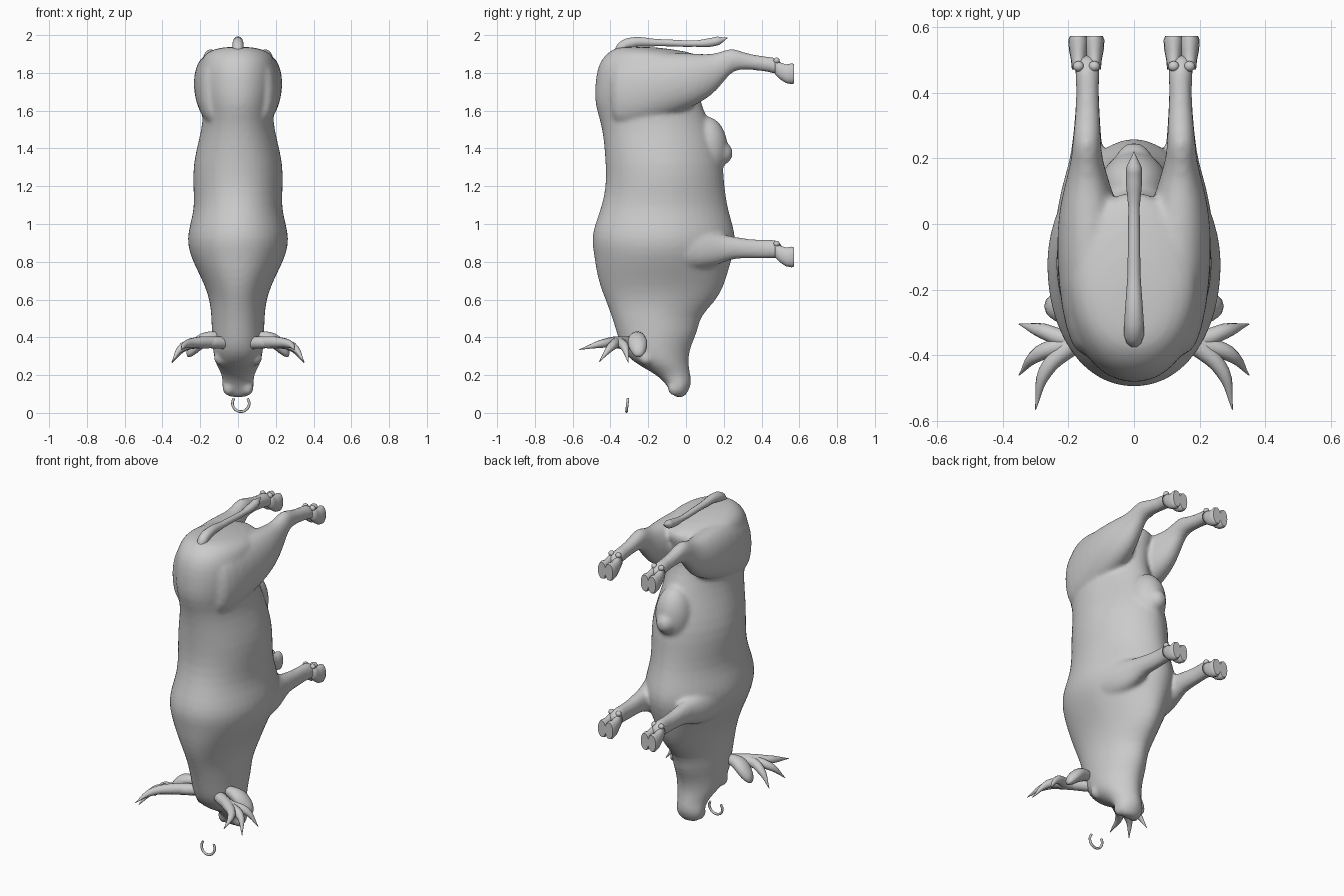
import bpy, bmesh, math
from mathutils import Vector

if "Cube" in bpy.data.objects:
    bpy.data.objects.remove(bpy.data.objects["Cube"], do_unlink=True)

CM = 0.01  # tables are in hundredths of a unit

grey = bpy.data.materials.new("plain grey")
grey.use_nodes = True
colour = (0.6, 0.6, 0.6, 1)
grey.diffuse_color = colour
grey.node_tree.nodes["Principled BSDF"].inputs["Base Color"].default_value = colour


def finish(name, bm):
    """Turn a bmesh into a smooth, coloured object."""
    bmesh.ops.recalc_face_normals(bm, faces=bm.faces)
    mesh = bpy.data.meshes.new(name)
    bm.to_mesh(mesh)
    bm.free()
    for face in mesh.polygons:
        face.use_smooth = True
    mesh.materials.append(grey)
    obj = bpy.data.objects.new(name, mesh)
    bpy.context.collection.objects.link(obj)
    return obj


def outline(count, low_power, high_power):
    """Unit rounded outline; a higher power is boxier on that half."""
    for i in range(count):
        a = math.tau * i / count
        c, s = math.cos(a), math.sin(a)
        power = high_power if s > 0 else low_power
        yield (math.copysign(abs(c) ** (2 / power), c),
               math.copysign(abs(s) ** (2 / power), s))


def loft(bm, rows, place, count=16, low_power=2.1, high_power=2.1):
    """Skin rings given as (station, low a, high a, low b, high b)."""
    rings = []
    for t, a0, a1, b0, b1 in rows:
        ring = []
        for u, v in outline(count, low_power, high_power):
            a = (a0 + a1 + u * (a1 - a0)) / 2
            b = (b0 + b1 + v * (b1 - b0)) / 2
            ring.append(bm.verts.new(Vector(place(t, a, b)) * CM))
        rings.append(ring)
    for low, high in zip(rings, rings[1:]):
        for i in range(count):
            j = (i + 1) % count
            bm.faces.new((low[i], low[j], high[j], high[i]))
    bm.faces.new(rings[0])
    bm.faces.new(rings[-1])


def upright(t, a, b):
    return a, b, t


def sideways(t, a, b):
    return t, a, b


def along_leg(side):
    return lambda t, a, b: (side * a, t, b)


def blob(bm, centre, size):
    """Add a stretched ball."""
    made = bmesh.ops.create_uvsphere(bm, u_segments=16, v_segments=10, radius=1)
    for v in made["verts"]:
        v.co = Vector(p * s + c for p, s, c in zip(v.co, size, centre))


def tube(name, points, depth):
    """Smooth tapering tube through (x, y, z, radius) points."""
    curve = bpy.data.curves.new(name, "CURVE")
    curve.dimensions = "3D"
    curve.bevel_depth = depth
    curve.bevel_resolution = 3
    curve.resolution_u = 5
    curve.use_fill_caps = True
    spline = curve.splines.new("BEZIER")
    spline.bezier_points.add(len(points) - 1)
    for point, (x, y, z, r) in zip(spline.bezier_points, points):
        point.co = Vector((x, y, z)) * CM
        point.radius = r
        point.handle_left_type = point.handle_right_type = "AUTO"
    curve.materials.append(grey)
    obj = bpy.data.objects.new(name, curve)
    bpy.context.collection.objects.link(obj)
    return obj


def mirror(obj):
    obj.modifiers.new("both sides", "MIRROR")


def rounding(obj):
    sub = obj.modifiers.new("rounding", "SUBSURF")
    sub.levels = sub.render_levels = 1


# Torso, neck and head: (height, half width, back, belly)
trunk = [
    (8, 5, -6, -1), (11, 7.5, -8, 1), (15, 8.8, -10.5, 3), (20, 8.2, -15, 2.5),
    (25, 11.5, -25, 1.5), (30, 13, -31.5, 1.5), (36, 13.6, -35, 3), (43, 14, -37, 6.5),
    (51, 14.2, -39.5, 7.5), (59, 15, -42.5, 16), (67, 17.5, -45.8, 20.5), (76, 22, -48, 23),
    (84, 25.8, -49, 25.5), (92, 27.3, -50.5, 27), (100, 25.6, -48.5, 25),
    (109, 23.2, -45, 22.3), (120, 24, -42.5, 20.6), (132, 24, -42.8, 20),
    (144, 21, -43.7, 16.5), (154, 18.7, -45.3, 12.5), (163, 19, -48.5, 8.5),
    (172, 20, -48.5, 6.5), (182, 20.5, -47.5, 9.5), (188, 19.5, -44.5, 11.5),
    (191.5, 16, -40.5, 1), (194, 8, -36, -18)]

# Legs: (distance from the back, inner, outer, low, high)
fore = [
    (-22, 8, 22.5, 80, 104), (-8, 8, 25, 77, 102), (4, 8, 23.8, 75.5, 99),
    (13, 8, 21.7, 77, 96.5), (19, 9, 19.8, 79, 94.5), (25, 9.8, 18.8, 81.7, 93.6),
    (34, 10.3, 18, 81.5, 92), (42, 10.8, 17.4, 81.6, 91.8),
    (47, 10.1, 18.2, 81.8, 92.2), (52, 11, 18, 81, 89)]
hind = [
    (-41, 6, 17, 154, 184), (-33, 4, 21, 151, 188.5), (-18, 3, 23.4, 154, 191),
    (-4, 3, 23.8, 158.5, 191), (6, 5, 22.8, 163, 190.5), (14, 7.8, 20.6, 168, 190),
    (20, 9.5, 19.2, 175, 192), (24.5, 10, 18.8, 181, 193.6),
    (31, 10.1, 18.2, 182, 190.7), (41, 10.8, 17.4, 180.7, 188.7),
    (47, 10.1, 18.2, 179.8, 188.8), (52, 11, 18, 177, 185)]

bm = bmesh.new()
loft(bm, [(z, -w, w, back, belly) for z, w, back, belly in trunk], upright, 24, 2.1, 1.8)
for side in (-1, 1):
    for leg in (fore, hind):
        loft(bm, leg, along_leg(side))
    # Brow and nostril swellings
    blob(bm, (side * 0.09, -0.21, 0.29), (0.04, 0.04, 0.04))
    blob(bm, (side * 0.05, -0.06, 0.135), (0.034, 0.04, 0.045))
# Udder
blob(bm, (0, 0.11, 1.4), (0.11, 0.115, 0.17))
blob(bm, (0, 0.185, 1.375), (0.06, 0.065, 0.065))
body = finish("body", bm)

# Melt the overlapping volumes into one smooth hide
rounding(body)
melt = body.modifiers.new("melt", "REMESH")
melt.mode = "VOXEL"
melt.voxel_size = 0.011
melt.use_smooth_shade = True
soften = body.modifiers.new("soften", "SMOOTH")
soften.factor = 0.5
soften.iterations = 8

# Cloven hooves: two toes and a pair of dewclaws per leg
bm = bmesh.new()
for low in (77, 174):
    for inner, outer in ((9, 15.2), (13.8, 20)):
        mid = (inner + outer) / 2
        loft(bm, [(47, mid - 2, mid + 2, low + 5.5, low + 12),
                  (50, inner + 0.8, outer - 0.8, low + 2.5, low + 11.5),
                  (53, inner + 0.2, outer - 0.2, low + 0.6, low + 10.5),
                  (56, inner, outer, low, low + 11),
                  (57.3, inner + 0.5, outer - 0.5, low + 0.6, low + 10.6)],
             along_leg(1))
        blob(bm, (mid * CM, 0.48, (low + 12.5) * CM), (0.017, 0.016, 0.016))
hooves = finish("hooves", bm)
mirror(hooves)
for edge in hooves.data.edges:
    ends = [hooves.data.vertices[i].co.y for i in edge.vertices]
    edge.use_edge_sharp = min(ends) > 0.57

# Horns: three curved prongs per side from a common root
root = (4, -27, 37, 1.1)
prongs = {
    "front_horn": [(19, -37, 37.5, 1), (27, -45, 36.5, 0.7), (30, -56.5, 33.5, 0.05)],
    "middle_horn": [(19, -36, 37, 1), (29, -39.5, 35, 0.75), (35, -46, 27, 0.05)],
    "rear_horn": [(19, -35, 37, 1), (28, -32.5, 35, 0.75), (35, -30.5, 26.5, 0.05)]}
for name, path in prongs.items():
    mirror(tube(name, [root] + path, 0.031))

# Ears: drooping leaf-shaped blades
bm = bmesh.new()
loft(bm, [(9, -28, -23, 38, 43), (15, -30, -22, 36.5, 43.5), (20, -31.5, -20, 33, 42.5),
          (24, -30, -20.5, 29.5, 39), (27.5, -27, -23, 29, 34)], sideways, 12)
ears = finish("ears", bm)
mirror(ears)
rounding(ears)

# Tail lying over the rump, with a tuft at the tip
tube("tail", [(0, -36, 190.5, 1), (0, -34, 193.5, 1.3), (0, -30, 195.7, 1.3),
              (0, -15, 196, 0.85), (0, 5, 195.5, 0.75), (0, 12, 196, 1.05),
              (0, 17, 197, 1.05), (0, 22, 198.5, 0.05)], 0.023)

# Loose open nose ring
steps = 10
arc = [math.radians(145 + 250 * i / steps) for i in range(steps + 1)]
tube("nose_ring", [(1.5 + 4.4 * math.cos(a), -31 + 0.5 * math.sin(a),
                    5.1 + 4.4 * math.sin(a), 1) for a in arc], 0.007)
